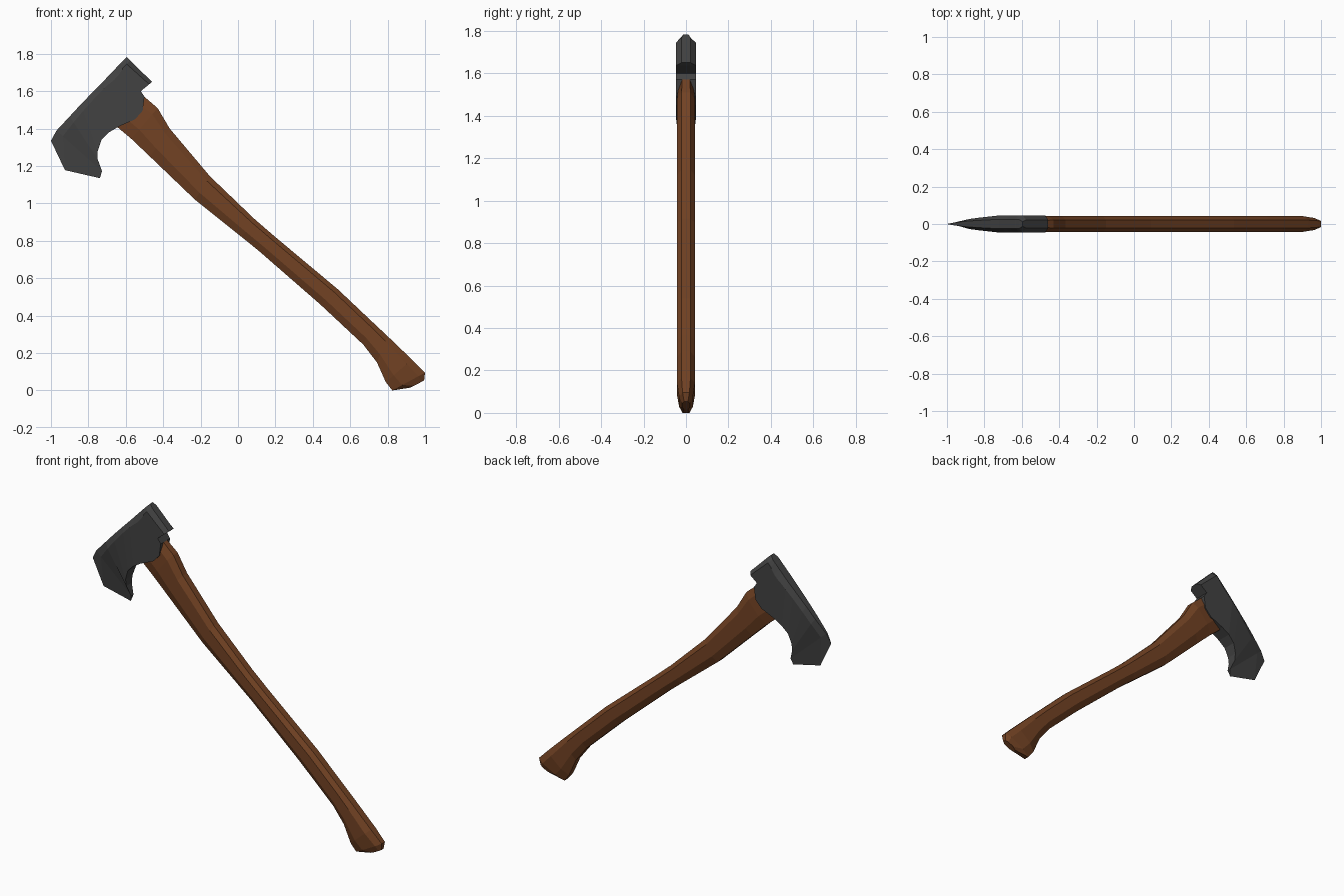
import bpy
import bmesh
from mathutils import Vector

old = bpy.data.objects.get("Cube")
if old:
    bpy.data.objects.remove(old, do_unlink=True)


def material(name, rgb):
    m = bpy.data.materials.new(name)
    m.use_nodes = True
    m.diffuse_color = (*rgb, 1)
    bsdf = m.node_tree.nodes["Principled BSDF"]
    bsdf.inputs["Base Color"].default_value = (*rgb, 1)
    bsdf.inputs["Roughness"].default_value = 0.8
    return m


def section(upper, lower, profile):
    """Closed ring from (fraction down the section, half width) pairs, mirrored in y."""
    a, b = Vector((upper[0], 0, upper[1])), Vector((lower[0], 0, lower[1]))
    half = [(a.lerp(b, t), w) for t, w in profile]
    left = [p + Vector((0, w, 0)) for p, w in half]
    right = [p - Vector((0, w, 0)) for p, w in reversed(half)]
    return left + right


def loft(name, rings, mat):
    bm = bmesh.new()
    loops = [[bm.verts.new(p) for p in ring] for ring in rings]
    n = len(loops[0])
    for r, s in zip(loops, loops[1:]):
        for i in range(n):
            j = (i + 1) % n
            bm.faces.new((r[i], r[j], s[j], s[i]))
    bm.faces.new(loops[0])
    bm.faces.new(loops[-1])
    bmesh.ops.remove_doubles(bm, verts=bm.verts, dist=0.0005)
    bmesh.ops.recalc_face_normals(bm, faces=bm.faces)
    me = bpy.data.meshes.new(name)
    bm.to_mesh(me)
    bm.free()
    me.materials.append(mat)
    ob = bpy.data.objects.new(name, me)
    bpy.context.collection.objects.link(ob)
    return ob


wood = material("brown wood", (0.17, 0.055, 0.017))
steel = material("dark steel", (0.055, 0.055, 0.055))

# Handle: top edge point, bottom edge point, half width
handle = [
    ((-.56, 1.60), (-.69, 1.46), .030),
    ((-.50, 1.57), (-.647, 1.41), .036),
    ((-.43, 1.51), (-.57, 1.345), .042),
    ((-.365, 1.40), (-.47, 1.25), .042),
    ((-.15, 1.145), (-.23, 1.02), .042),
    ((.09, .915), (.02, .82), .042),
    ((.20, .82), (.107, .75), .042),
    ((.535, .54), (.44, .46), .042),
    ((.72, .365), (.67, .245), .042),
    ((.80, .29), (.743, .15), .042),
    ((.93, .165), (.79, .045), .042),
    ((1.0, .095), (.825, 0), .032),
    ((.995, .053), (.92, .015), .018),
]
loft("handle", [section(a, b, [(0, w * .5), (.2, w), (.7, w), (1, w * .5)])
                for a, b, w in handle], wood)

# Axe head: spine point, underside point, half width, from blade to poll
head = [
    ((-.97, 1.39), (-.727, 1.173), .011),
    ((-.90, 1.465), (-.75, 1.235), .027),
    ((-.84, 1.53), (-.75, 1.28), .034),
    ((-.77, 1.602), (-.73, 1.34), .041),
    ((-.72, 1.653), (-.69, 1.38), .046),
    ((-.70, 1.674), (-.64, 1.41), .046),
    ((-.68, 1.695), (-.55, 1.45), .046),
    ((-.66, 1.716), (-.51, 1.495), .046),
    ((-.64, 1.737), (-.50, 1.57), .046),
    ((-.63, 1.747), (-.52, 1.60), .046),
    ((-.615, 1.763), (-.475, 1.637), .046),
    ((-.595, 1.783), (-.46, 1.65), .022),
]
edge = section((-1, 1.335), (-.738, 1.135), [(0, 0), (.4, 0), (1, 0)])
for p in (edge[1], edge[4]):
    p.x, p.z = -.925, 1.178          # corner of the cutting edge
rings = [section(a, b, [(0, w * .55), (.14, w), (1, w)]) for a, b, w in head]
loft("axe_head", [edge] + rings, steel)
